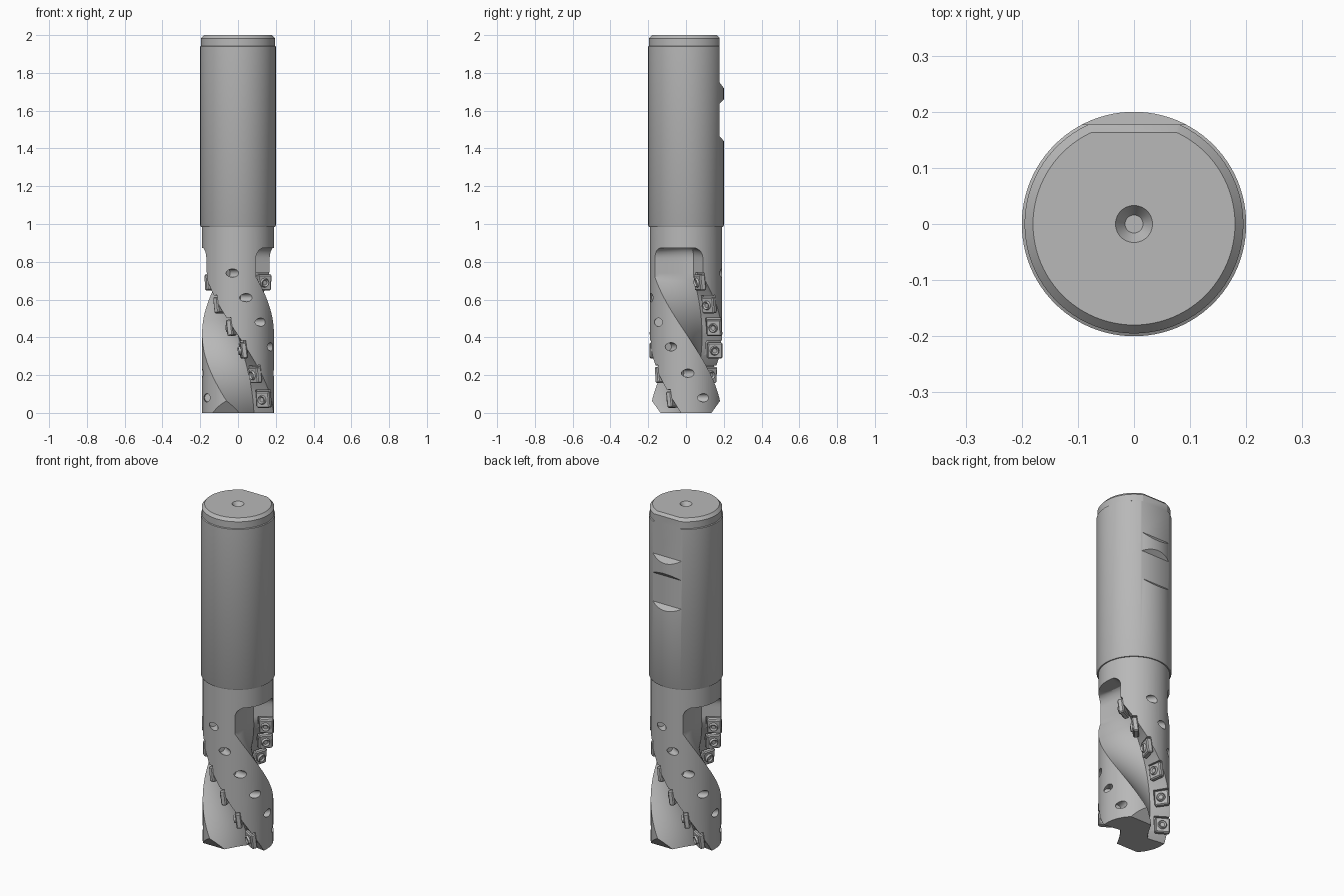
import bpy, bmesh, math
from mathutils import Vector, Matrix

if "Cube" in bpy.data.objects:
    bpy.data.objects.remove(bpy.data.objects["Cube"])

steel = bpy.data.materials.new("grey_steel")
steel.diffuse_color = (0.48, 0.48, 0.48, 1)
steel.use_nodes = True
steel.node_tree.nodes["Principled BSDF"].inputs["Base Color"].default_value = steel.diffuse_color

INSERT_Z = (0.07, 0.20, 0.33, 0.45, 0.57, 0.69)
HOLE_Z = (0.08, 0.21, 0.35, 0.48, 0.61, 0.74)


def twist(z):
    """Angle of the cutting row at height z (0 = front, positive towards +x)."""
    return math.radians(60 - 200 * (min(z, 0.72) - 0.07))


def make(name, bm):
    bmesh.ops.recalc_face_normals(bm, faces=bm.faces)
    me = bpy.data.meshes.new(name)
    bm.to_mesh(me)
    bm.free()
    me.materials.append(steel)
    ob = bpy.data.objects.new(name, me)
    bpy.context.collection.objects.link(ob)
    return ob


def activate(ob):
    bpy.ops.object.select_all(action='DESELECT')
    ob.select_set(True)
    bpy.context.view_layer.objects.active = ob


def cut(ob, bm):
    """Subtract a closed bmesh from an object."""
    tool = make("cutter", bm)
    activate(ob)
    mod = ob.modifiers.new("cut", 'BOOLEAN')
    mod.operation, mod.solver, mod.object = 'DIFFERENCE', 'EXACT', tool
    bpy.ops.object.modifier_apply(modifier=mod.name)
    bpy.data.objects.remove(tool)


def smooth(ob, angle=30):
    activate(ob)
    bpy.ops.object.shade_smooth_by_angle(angle=math.radians(angle))


def loft(rings):
    """Closed solid through rings of equal point count."""
    bm = bmesh.new()
    vs = [[bm.verts.new(p) for p in ring] for ring in rings]
    n = len(vs[0])
    for a, b in zip(vs, vs[1:]):
        for i in range(n):
            j = (i + 1) % n
            bm.faces.new((a[i], a[j], b[j], b[i]))
    bm.faces.new(vs[0][::-1])
    bm.faces.new(vs[-1])
    return bm


def lathe(profile, n=96):
    return loft([[(r * math.cos(2 * math.pi * i / n), r * math.sin(2 * math.pi * i / n), z)
                  for i in range(n)] for r, z in profile])


def frame(theta, r, z, tilt=0.0):
    """Local x = radial, y = tangential, z = up, leaning along the helix."""
    rad = Vector((math.sin(theta), -math.cos(theta), 0))
    tan = Vector((math.cos(theta), math.sin(theta), 0))
    m = Matrix((rad, tan, (0, 0, 1))).transposed().to_4x4()
    return Matrix.Translation(rad * r + Vector((0, 0, z))) @ m @ Matrix.Rotation(tilt, 4, 'X')


def box(bm, mat, lo, hi):
    lo, hi = Vector(lo), Vector(hi)
    size = Matrix.Diagonal((*(hi - lo), 1))
    return bmesh.ops.create_cube(bm, size=1, matrix=mat @ Matrix.Translation((lo + hi) / 2) @ size)


# Shank with chamfered end and a small centre dimple
shank = make("shank", lathe([(0.188, 0.985), (0.196, 0.985), (0.2, 0.993), (0.2, 1.94), (0.195, 1.943),
                             (0.195, 1.983), (0.18, 2.0), (0.033, 2.0), (0.016, 1.975)]))

# Two clamping flats on the back of the shank
for outline in ([(0.2, 1.44), (0.177, 1.465), (0.177, 1.635), (0.2, 1.66), (0.26, 1.66), (0.26, 1.44)],
                [(0.2, 1.72), (0.177, 1.75), (0.177, 1.985), (0.156, 2.008), (0.26, 2.008), (0.26, 1.72)]):
    cut(shank, loft([[(x, y, z) for y, z in outline] for x in (-0.25, 0.25)]))
smooth(shank)

# Cutter body: plain cylinder before cutting
body = make("cutter_body", lathe([(0.19, 0.0), (0.19, 0.3), (0.19, 0.6), (0.19, 0.995)]))


# Helical flutes, straight and rounded off at their upper end
def flute_ring(z, turn):
    t = max(0.0, (z - 0.82) / 0.055)
    shrink = 1 - math.sqrt(max(0.0, 1 - t * t))
    a0 = math.radians(8 - 18 * shrink)
    a1 = math.radians(-80 + 18 * shrink)
    lift = 0.03 * shrink

    def polar(r, a):
        return Vector((r * math.cos(a), r * math.sin(a)))
    p0, p2 = polar(0.085 + lift, a0), polar(0.19, a1)
    p1 = Vector((0.055 + lift, -0.05))
    pts = [polar(0.26, a0), polar(0.17, a0)]
    pts += [p0 * (1 - s) ** 2 + p1 * 2 * s * (1 - s) + p2 * s * s for s in [i / 12 for i in range(13)]]
    pts += [polar(0.27, a1), polar(0.32, (a0 + a1) / 2)]
    th = twist(z) + turn - math.pi / 2
    c, s = math.cos(th), math.sin(th)
    return [(p.x * c - p.y * s, p.x * s + p.y * c, z) for p in pts]


heights = [-0.02 + 0.02 * i for i in range(43)] + [0.835, 0.85, 0.86, 0.868, 0.873]
for turn in (0, math.pi):
    cut(body, loft([flute_ring(z, turn) for z in heights]))

# Insert seats stepped into the leading edge of each land
bm = bmesh.new()
for turn in (0, math.pi):
    for z in INSERT_Z:
        box(bm, frame(twist(z) + turn, 0.15, z, 0.12), (-0.042, -0.06, -0.052), (0.1, 0.021, 0.052))
cut(body, bm)

# Slanted coolant holes across the lands
bm = bmesh.new()
for turn in (0, math.pi):
    for z in HOLE_Z:
        m = frame(twist(z) + math.radians(60) + turn, 0.185, z)
        m = m @ Matrix.Rotation(math.radians(50), 4, 'Z') @ Matrix.Rotation(math.radians(90), 4, 'Y')
        bmesh.ops.create_cone(bm, cap_ends=True, segments=20, radius1=0.022, radius2=0.022,
                              depth=0.08, matrix=m)
cut(body, bm)

# Clearance bevels at the tip
for side in (1, -1):
    n = Vector((0, 0.07 * side, -0.05)).normalized()
    m = Matrix(((1, 0, 0), n, Vector((1, 0, 0)).cross(n))).transposed().to_4x4()
    m = Matrix.Translation((0, 0.135 * side, 0)) @ m
    bm = bmesh.new()
    box(bm, m, (-0.3, 0, -0.2), (0.3, 0.3, 0.2))
    cut(body, bm)
smooth(body)

# Cutting inserts with bevelled corners, each held by a socket screw
for turn, label in ((0, "a"), (math.pi, "b")):
    for i, z in enumerate(INSERT_Z):
        m = frame(twist(z) + turn, 0.15, z, 0.12)
        bm = bmesh.new()
        box(bm, m, (-0.036, -0.009, -0.043), (0.044, 0.023, 0.043))
        bmesh.ops.bevel(bm, geom=bm.edges[:], offset=0.006, segments=1, affect='EDGES')
        make(f"insert_{label}{i + 1}", bm)

        bm = bmesh.new()
        bmesh.ops.create_cone(bm, cap_ends=True, segments=24, radius1=0.026, radius2=0.02, depth=0.014,
                              matrix=m @ Matrix.Translation((0.002, -0.013, 0))
                              @ Matrix.Rotation(math.radians(90), 4, 'X'))
        front = -(m.to_3x3() @ Vector((0, 1, 0)))
        bm.normal_update()
        cap = max((f for f in bm.faces if len(f.verts) > 4), key=lambda f: f.calc_center_median().dot(front))
        bmesh.ops.inset_region(bm, faces=[cap], thickness=0.008)
        bmesh.ops.translate(bm, verts=cap.verts[:], vec=-front * 0.008)
        smooth(make(f"insert_screw_{label}{i + 1}", bm))
